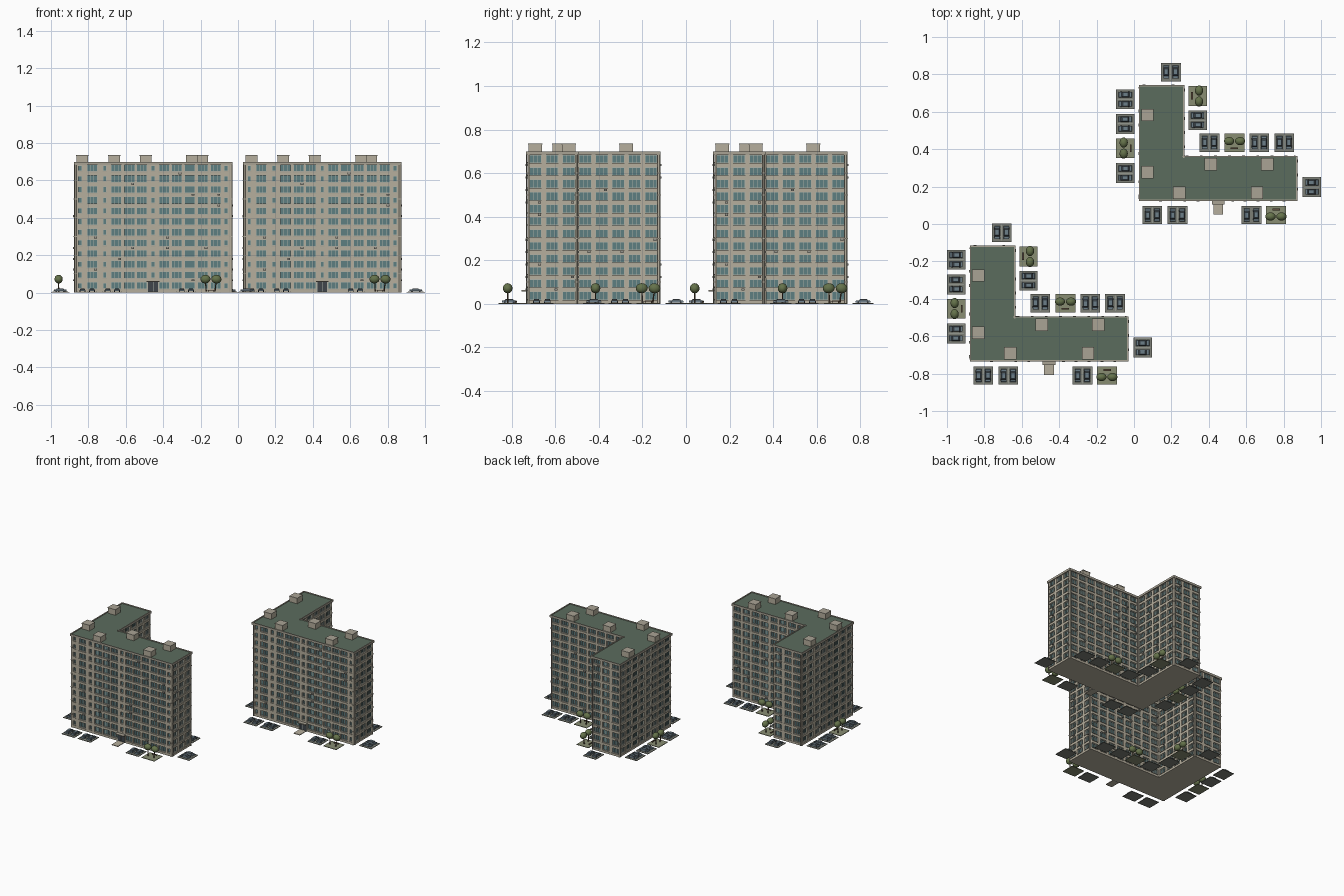
import bpy, bmesh, math, random
from mathutils import Matrix, Vector

if "Cube" in bpy.data.objects:
    bpy.data.objects.remove(bpy.data.objects["Cube"])

random.seed(4)
OFFSETS = [(0, 0, 0), (-0.904, -0.858, 0)]      # the two identical blocks
FLOORS, FH, H, T = 12, 0.0571, 0.686, 0.010     # floors, floor height, wall top, wall depth
COLORS = {
    "wall": (0.47, 0.43, 0.34), "trim": (0.40, 0.37, 0.30), "glass": (0.11, 0.21, 0.22),
    "roof": (0.105, 0.15, 0.11), "frame": (0.42, 0.45, 0.40), "unit": (0.30, 0.30, 0.27),
    "asphalt": (0.20, 0.21, 0.18), "garden": (0.25, 0.27, 0.17), "leaf": (0.13, 0.17, 0.07),
    "wood": (0.12, 0.08, 0.05), "paint": (0.15, 0.21, 0.25), "dark": (0.05, 0.06, 0.07),
}
mats, parts = {}, {}
for k, c in COLORS.items():
    mats[k] = bpy.data.materials.new(k)
    mats[k].diffuse_color = (*c, 1)


def part(name, color):
    """One bmesh per named part, created on demand."""
    if name not in parts:
        parts[name] = (bmesh.new(), color)
    return parts[name][0]


def box(bm, M, u0, u1, v0, v1, z0, z1, tu=0, tv=0):
    """Box in a local frame; tu, tv pull the top edges inward."""
    lo = [(u0, v0), (u1, v0), (u1, v1), (u0, v1)]
    hi = [(u0 + tu, v0 + tv), (u1 - tu, v0 + tv), (u1 - tu, v1 - tv), (u0 + tu, v1 - tv)]
    a = [bm.verts.new(M @ Vector((*p, z0))) for p in lo]
    b = [bm.verts.new(M @ Vector((*p, z1))) for p in hi]
    bm.faces.new(a[::-1])
    bm.faces.new(b)
    for i in range(4):
        j = (i + 1) % 4
        bm.faces.new((a[i], a[j], b[j], b[i]))


def cyl(bm, M, r1, r2, depth, seg=8):
    bmesh.ops.create_cone(bm, cap_ends=True, segments=seg, radius1=r1, radius2=r2, depth=depth, matrix=M)


X0, XI, X1, Y0, YI, Y1 = 0.032, 0.264, 0.868, 0.130, 0.358, 0.736


def prism(bm, d, z0, z1):
    """L-shaped prism, outline moved inward by d."""
    pts = [(X0 + d, Y0 + d), (X1 - d, Y0 + d), (X1 - d, YI - d), (XI - d, YI - d), (XI - d, Y1 - d), (X0 + d, Y1 - d)]
    a = [bm.verts.new((*p, z0)) for p in pts]
    b = [bm.verts.new((*p, z1)) for p in pts]
    bm.faces.new(a[::-1])
    bm.faces.new(b)
    for i in range(6):
        j = (i + 1) % 6
        bm.faces.new((a[i], a[j], b[j], b[i]))


# Glass core, base and roof deck
I = Matrix()
prism(part("window_glass", "glass"), T, 0.008, H)
prism(part("base_slab", "wall"), 0, 0, 0.010)
prism(part("roof_deck", "roof"), -0.003, H - 0.002, 0.693)

# Facades: full-height piers, spandrels between floors, framed windows
W, N = 0.056, 0.020
FRONT = [(.028, N), (.092, W), (.160, N), (.222, W), (.292, W), (.358, W), (.418, N),
         (.478, W), (.544, W), (.614, W), (.684, W), (.752, W), (.808, N)]
corners = [(X0, Y0), (X1, Y0), (X1, YI), (XI, YI), (XI, Y1), (X0, Y1)]
counts = [0, 3, 8, 5, 3, 8]
wall, frame = part("facade_walls", "wall"), part("window_frames", "frame")
sill, ac = part("window_sills", "trim"), part("air_conditioners", "unit")
for k in range(6):
    p, q = Vector(corners[k]), Vector(corners[(k + 1) % 6])
    L = (q - p).length
    d = (q - p) / L
    # local frame: u along the wall, v inward (outward is negative)
    M = Matrix(((d.x, -d.y, 0, p.x), (d.y, d.x, 0, p.y), (0, 0, 1, 0), (0, 0, 0, 1)))
    n = counts[k]
    wins = [((i + 0.5) * L / n, W) for i in range(n)] if n else FRONT
    edge = 0
    for c, w in wins:
        a, b = c - w / 2, c + w / 2
        box(wall, M, edge, a, 0, T, 0, H)
        edge = b
        hh = 0.019 if w == W else 0.015
        prev = 0
        for f in range(FLOORS):
            zc = 0.037 + f * FH
            z0, z1 = zc - hh, zc + hh
            box(wall, M, a, b, 0, T, prev, z0)
            prev = z1
            e, v0, v1 = 0.0025, T - 0.005, T
            box(frame, M, a, b, v0, v1, z0, z0 + e)
            box(frame, M, a, b, v0, v1, z1 - e, z1)
            box(frame, M, a, a + e, v0, v1, z0, z1)
            box(frame, M, b - e, b, v0, v1, z0, z1)
            for s in ((-w / 6, w / 6) if w == W else ()):
                box(frame, M, c + s - e / 2, c + s + e / 2, v0, v1, z0, z1)
            box(sill, M, a - 0.002, b + 0.002, -0.003, 0.003, z0 - 0.003, z0)
            if w == W and f and random.random() < 0.12:
                box(ac, M, b - 0.018, b - 0.003, -0.009, 0, z0 - 0.014, z0 - 0.004)
        box(wall, M, a, b, 0, T, prev, H)
    box(wall, M, edge, L, 0, T, 0, H)
    # roof parapet and drainpipes
    box(part("parapet", "trim"), M, -0.006, L + 0.006, -0.006, 0.001, H - 0.004, 0.698)
    for u in (0.008, L - 0.008):
        pipe = part("drainpipes", "trim")
        cyl(pipe, M @ Matrix.Translation((u, -0.003, H / 2)), 0.0025, 0.0025, H, 6)
        for z in range(1, 7):
            box(pipe, M, u - 0.004, u + 0.004, -0.007, 0, z * 0.1 - 0.002, z * 0.1 + 0.002)

# Rooftop stair huts
for x, y in [(.072, .583), (.072, .277), (.242, .167), (.410, .320), (.713, .320), (.658, .167)]:
    box(part("roof_huts", "wall"), I, x - .031, x + .031, y - .031, y + .031, 0.69, 0.732)
    box(part("roof_hut_caps", "trim"), I, x - .033, x + .033, y - .033, y + .033, 0.731, 0.736)

# Entrance: doors, surround, canopy, path
door = part("entrance_door", "dark")
box(door, I, .421, .479, .126, .135, 0, .056)
for x in (.421, .4485, .476):
    box(frame, I, x, x + .003, .124, .130, 0, .056)
box(part("entrance_canopy", "trim"), I, .416, .484, .103, .132, .057, .063)
box(part("entrance_path", "wall"), I, .424, .476, .050, .130, 0, .005)


def car(M):
    body, win, wheels = part("car_bodies", "paint"), part("car_windows", "dark"), part("car_wheels", "dark")
    box(body, M, -.015, .015, -.035, .035, .007, .015, .001, .002)
    box(win, M, -.0135, .0135, -.021, .024, .015, .0215, .0025, .007)
    box(body, M, -.011, .011, -.0135, .0165, .0215, .0228, .001, .001)
    for sx in (-.0135, .0135):
        for y in (-.021, .021):
            cyl(wheels, M @ Matrix.Translation((sx, y, .0085)) @ Matrix.Rotation(math.pi / 2, 4, 'Y'), .005, .005, .004, 10)


def tree(M, lean):
    R = M @ Matrix.Rotation(lean, 4, 'Y')
    cyl(part("tree_trunks", "wood"), R @ Matrix.Translation((0, 0, .030)), .004, .0025, .05, 7)
    bmesh.ops.create_icosphere(part("tree_crowns", "leaf"), subdivisions=3, radius=1,
                               matrix=R @ Matrix.Translation((0, 0, .072)) @ Matrix.Diagonal((.027, .022, .023, 1)))


# Ground plots around the block: (x, y, quarter turns, kind)
PLOTS = [(.098, .048, 0, 0), (.232, .048, 0, 0), (.628, .048, 0, 0), (.760, .048, 0, 1),
         (.951, .197, 1, 0), (.340, .555, 1, 0), (.340, .685, 1, 1),
         (.403, .435, 2, 0), (.537, .435, 2, 1), (.670, .435, 2, 0), (.803, .435, 2, 0), (.197, .812, 2, 0),
         (-.047, .667, 3, 0), (-.047, .535, 3, 0), (-.047, .405, 3, 1), (-.047, .272, 3, 0)]
for x, y, turn, green in PLOTS:
    M = Matrix.Translation((x, y, 0)) @ Matrix.Rotation(turn * math.pi / 2, 4, 'Z')
    pad = part("garden_plots", "garden") if green else part("parking_pads", "asphalt")
    box(pad, M, -.053, .053, -.049, .049, 0, .004)
    if green:
        tree(M @ Matrix.Translation((-.026, -.008, 0)), -0.06)
        tree(M @ Matrix.Translation((.020, -.008, 0)), 0.12)
        bench = part("benches", "wood")
        box(bench, M, -.020, .020, .025, .034, .010, .013)
        for s in (-.016, .013):
            box(bench, M, s, s + .003, .026, .033, .003, .010)
    else:
        for s in (-.025, .025):
            flip = Matrix.Rotation(math.pi * random.randint(0, 1), 4, 'Z')
            car(M @ Matrix.Translation((s, 0, 0)) @ flip)
        for s in (-.0505, 0, .0505):
            box(part("bay_lines", "frame"), M, s - .001, s + .001, -.042, .042, .003, .0046)

# Turn every part into an object, once per block, sharing the mesh
for name, (bm, color) in parts.items():
    bmesh.ops.recalc_face_normals(bm, faces=bm.faces)
    for f in bm.faces:
        f.smooth = name in ("tree_crowns",)
    me = bpy.data.meshes.new(name)
    bm.to_mesh(me)
    bm.free()
    me.materials.append(mats[color])
    for i, off in enumerate(OFFSETS):
        ob = bpy.data.objects.new(f"{name}_{i + 1}", me)
        ob.location = off
        bpy.context.collection.objects.link(ob)

for m in bpy.data.materials:
    if m.users and not m.is_grease_pencil:
        m.use_nodes = True
        m.node_tree.nodes["Principled BSDF"].inputs["Base Color"].default_value = m.diffuse_color
